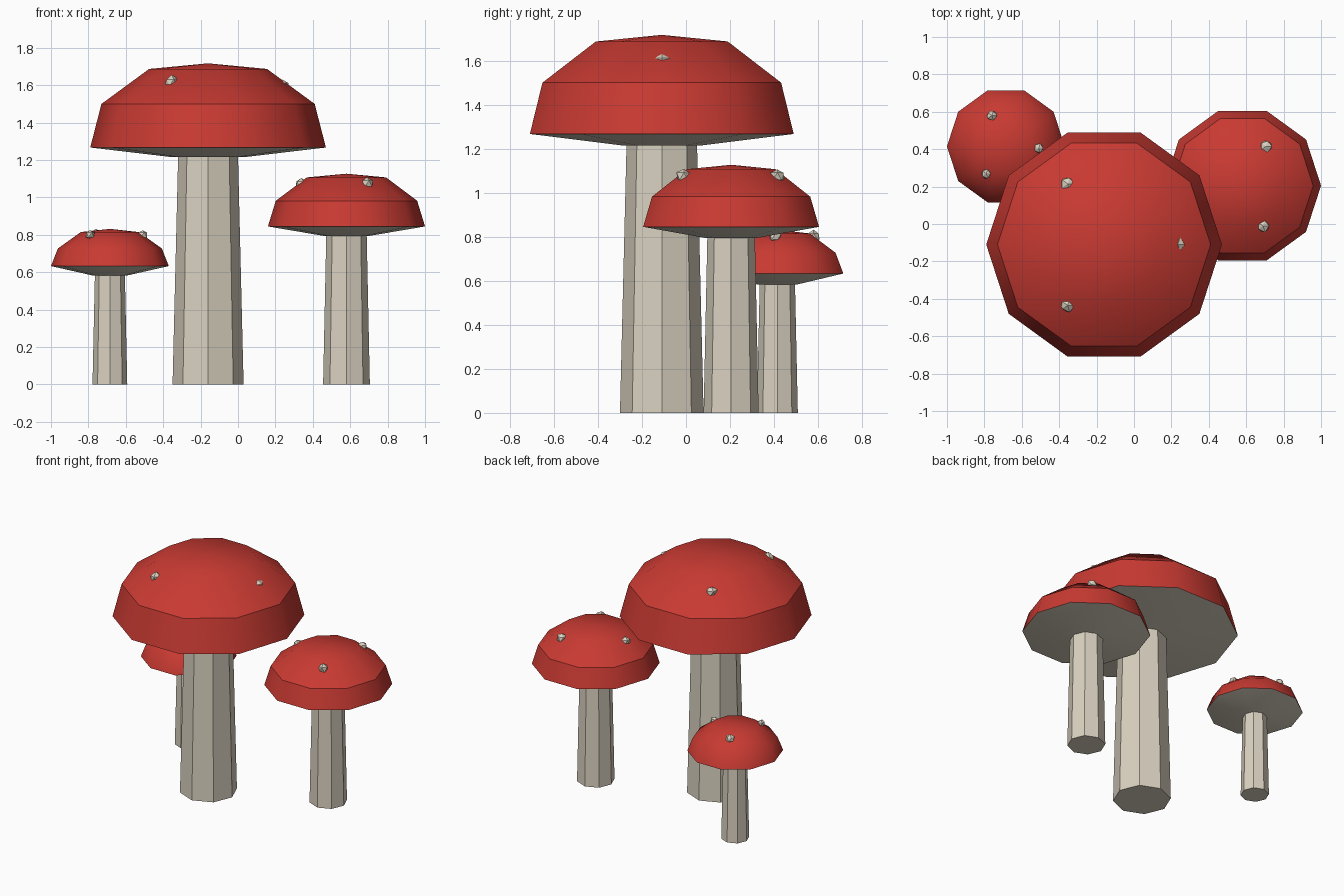
import bpy, bmesh, math, random
from mathutils import Vector

random.seed(4)
cube = bpy.data.objects.get("Cube")
if cube:
    bpy.data.objects.remove(cube, do_unlink=True)


def material(name, rgb):
    m = bpy.data.materials.new(name)
    m.use_nodes = True
    m.diffuse_color = (*rgb, 1)
    m.node_tree.nodes["Principled BSDF"].inputs["Base Color"].default_value = (*rgb, 1)
    return m


RED = material("cap red", (0.58, 0.042, 0.032))
CREAM = material("stem cream", (0.70, 0.64, 0.53))


def finish(name, bm, location, mats):
    bmesh.ops.recalc_face_normals(bm, faces=bm.faces)
    mesh = bpy.data.meshes.new(name)
    bm.to_mesh(mesh)
    bm.free()
    for m in mats:
        mesh.materials.append(m)
    ob = bpy.data.objects.new(name, mesh)
    ob.location = location
    bpy.context.collection.objects.link(ob)
    return ob


def lathe(profile, sides):
    """Turn (radius, z) points into a faceted body; radius 0 makes a tip."""
    bm = bmesh.new()
    rings = []
    for r, z in profile:
        n = sides if r > 0 else 1
        rings.append([bm.verts.new((r * math.cos(math.tau * i / sides),
                                    r * math.sin(math.tau * i / sides), z))
                      for i in range(n)])
    for a, b in zip(rings, rings[1:]):
        for i in range(sides):
            j = (i + 1) % sides
            if len(b) == 1:
                bm.faces.new((a[i], a[j], b[0]))
            else:
                bm.faces.new((a[i], a[j], b[j], b[i]))
    bm.faces.new(rings[0][::-1])
    if len(rings[-1]) > 1:
        bm.faces.new(rings[-1])
    return bm, rings


def make_cap(name, x, y, profile, creased):
    bm, rings = lathe(profile, 10)
    bmesh.ops.recalc_face_normals(bm, faces=bm.faces)
    # cream gills below, smooth red dome above
    for f in bm.faces:
        f.smooth = True
        f.material_index = 1 if f.normal.z < -0.1 else 0
    # sharp rim, and a sharp shoulder on the larger caps
    sharp_rings = [set(rings[1])] + ([set(rings[2])] if creased else [])
    for e in bm.edges:
        if any(set(e.verts) <= ring for ring in sharp_rings):
            e.smooth = False
    finish(name, bm, (x, y, 0), [RED, CREAM])


def make_spot(name, x, y, z, radius):
    bm = bmesh.new()
    bmesh.ops.create_icosphere(bm, subdivisions=1, radius=radius)
    for v in bm.verts:
        v.co *= random.uniform(0.85, 1.1)
    finish(name, bm, Vector((x, y, z)), [CREAM])


# each mushroom: centre, stem radii, cap profile from gills to tip, spots
mushrooms = {
    "large": dict(
        at=(-0.16, -0.11), stem=(0.19, 0.16), creased=True,
        cap=[(0.19, 1.215), (0.63, 1.267), (0.57, 1.5), (0.315, 1.687), (0, 1.717)],
        spots=[(-0.355, 0.215, 1.613), (-0.355, -0.435, 1.613), (0.235, -0.11, 1.593)],
        spot_size=0.041),
    "medium": dict(
        at=(0.58, 0.205), stem=(0.125, 0.108), creased=True,
        cap=[(0.125, 0.795), (0.42, 0.845), (0.378, 0.982), (0.212, 1.107), (0, 1.127)],
        spots=[(0.705, 0.415, 1.075), (0.69, -0.01, 1.075), (0.34, 0.205, 1.07)],
        spot_size=0.036),
    "small": dict(
        at=(-0.685, 0.415), stem=(0.093, 0.08), creased=False,
        cap=[(0.093, 0.583), (0.315, 0.633), (0.278, 0.727), (0.155, 0.815), (0, 0.832)],
        spots=[(-0.76, 0.58, 0.802), (-0.51, 0.405, 0.8), (-0.79, 0.27, 0.8)],
        spot_size=0.029),
}

for size, m in mushrooms.items():
    x, y = m["at"]
    # tapered eight-sided stem, tucked just inside the cap
    stem, _ = lathe([(m["stem"][0], 0), (m["stem"][1], m["cap"][0][1] + 0.01)], 8)
    finish(size + "_stem", stem, (x, y, 0), [CREAM])
    make_cap(size + "_cap", x, y, m["cap"], m["creased"])
    for i, p in enumerate(m["spots"]):
        make_spot(f"{size}_spot_{i + 1}", *p, m["spot_size"])
